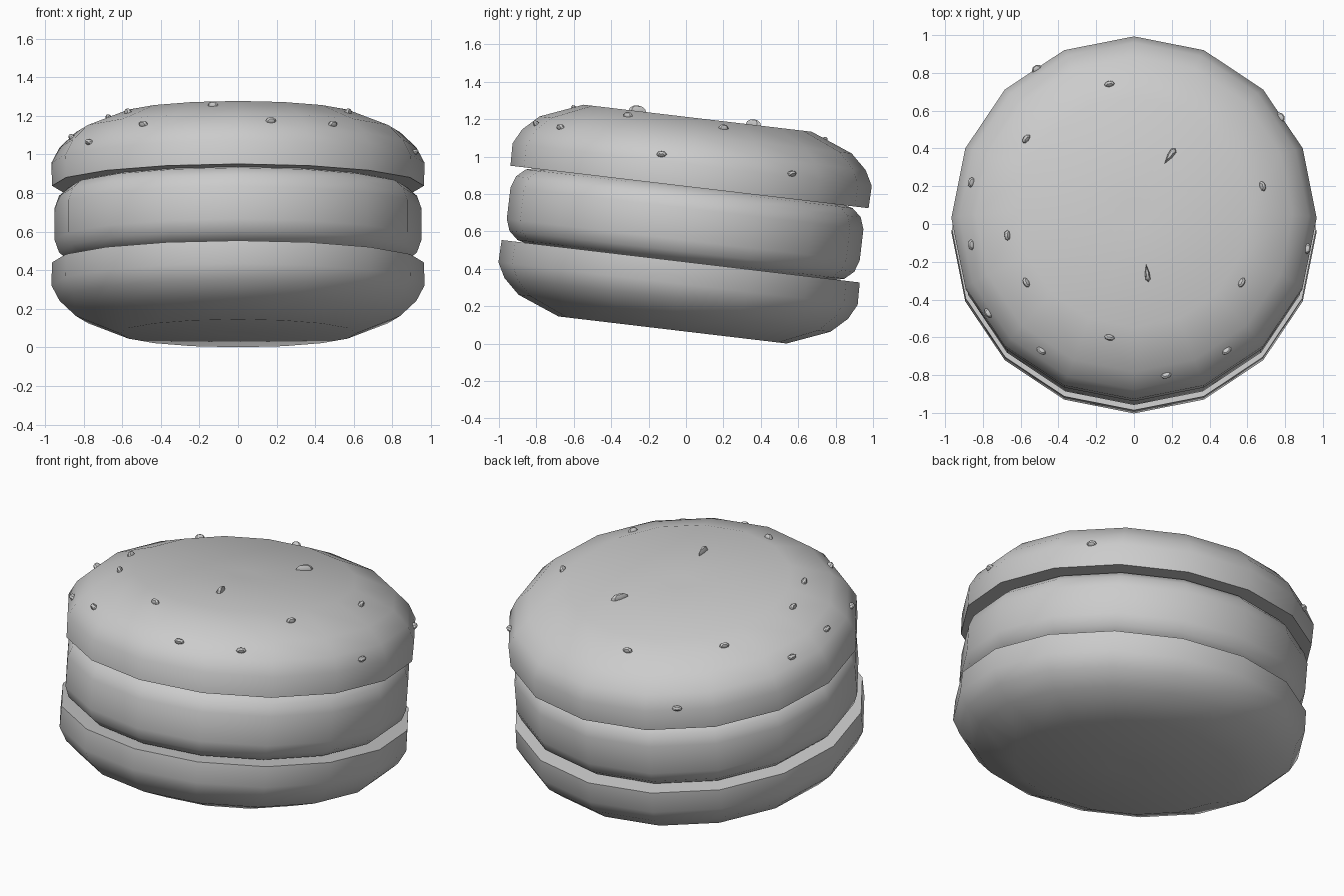
import bpy, bmesh, math
from mathutils import Matrix, Vector

if "Cube" in bpy.data.objects:
    bpy.data.objects.remove(bpy.data.objects["Cube"])

SIDES = 16
# the whole stack leans: rotated about x, axis slightly towards the front
TILT = Matrix.Rotation(-math.radians(6.76), 4, 'X') @ Matrix.Translation((0, -0.08, -0.006))


def finish(name, bm, angle=40):
    bmesh.ops.recalc_face_normals(bm, faces=bm.faces[:])
    me = bpy.data.meshes.new(name)
    bm.to_mesh(me)
    bm.free()
    ob = bpy.data.objects.new(name, me)
    bpy.context.collection.objects.link(ob)
    bpy.ops.object.select_all(action='DESELECT')
    ob.select_set(True)
    bpy.context.view_layer.objects.active = ob
    bpy.ops.object.shade_smooth_by_angle(angle=math.radians(angle))
    return ob


def lathe(name, profile):
    """Turn (radius, height) points around the tilted axis, capped at both ends."""
    bm = bmesh.new()
    rings = []
    for r, h in profile:
        rings.append([bm.verts.new(TILT @ Vector((r * math.cos(a), r * math.sin(a), h)))
                      for a in (2 * math.pi * i / SIDES for i in range(SIDES))])
    for lo, hi in zip(rings, rings[1:]):
        for i in range(SIDES):
            j = (i + 1) % SIDES
            bm.faces.new((lo[i], lo[j], hi[j], hi[i]))
    bm.faces.new(rings[0])
    bm.faces.new(rings[-1])
    return finish(name, bm)


# buns: the same profile, mirrored for the top half
bun = [(0.067, 0.07), (0.614, 0.07), (0.84, 0.16), (0.925, 0.24),
       (0.967, 0.32), (0.964, 0.44), (0.3, 0.44)]
lathe("bottom_bun", bun)
top_bun = lathe("top_bun", [(r, 1.28 - h) for r, h in bun])

# patty: rounded disc between the buns
half = [(0.3, 0.43), (0.80, 0.43), (0.88, 0.45), (0.928, 0.493), (0.95, 0.555)]
lathe("patty", half + [(r, 1.28 - h) for r, h in reversed(half)])


def seed(bm, x, y, size=(0.028, 0.016, 0.022), turn=None, taper=0.0):
    """Small dome set on the top bun, lying along the bun's rim direction."""
    hit, loc, normal, _ = top_bun.ray_cast(Vector((x, y, 3)), Vector((0, 0, -1)))
    if not hit:
        return
    along = Vector((-y, x, 0)) if turn is None else Vector((math.cos(turn), math.sin(turn), 0))
    along = (along - normal * along.dot(normal)).normalized()
    rot = Matrix((along, normal.cross(along), normal)).transposed().to_4x4()
    made = bmesh.ops.create_uvsphere(bm, u_segments=8, v_segments=6, radius=1)['verts']
    for v in made:
        v.co.y *= 1 - taper * (v.co.x + 1) / 2
        v.co = Vector(c * s for c, s in zip(v.co, size))
        v.co = Matrix.Translation(loc) @ rot @ v.co


# seeds scattered over the top bun
bm = bmesh.new()
for x, y in [(0.18, 0.96), (-0.13, 0.74), (-0.57, 0.45), (-0.86, 0.22), (0.68, 0.2),
             (0.775, 0.565), (-0.515, 0.82), (-0.67, -0.06), (-0.86, -0.11),
             (-0.57, -0.31), (0.57, -0.31), (0.915, -0.13), (-0.77, -0.47),
             (-0.49, -0.67), (0.49, -0.67), (0.17, -0.8), (-0.13, -0.6)]:
    seed(bm, x, y)
# two larger pointed seeds near the middle
seed(bm, 0.19, 0.36, (0.05, 0.027, 0.03), math.radians(235), 0.9)
seed(bm, 0.07, -0.26, (0.047, 0.022, 0.03), math.radians(97), 0.9)
finish("seeds", bm, 30)
